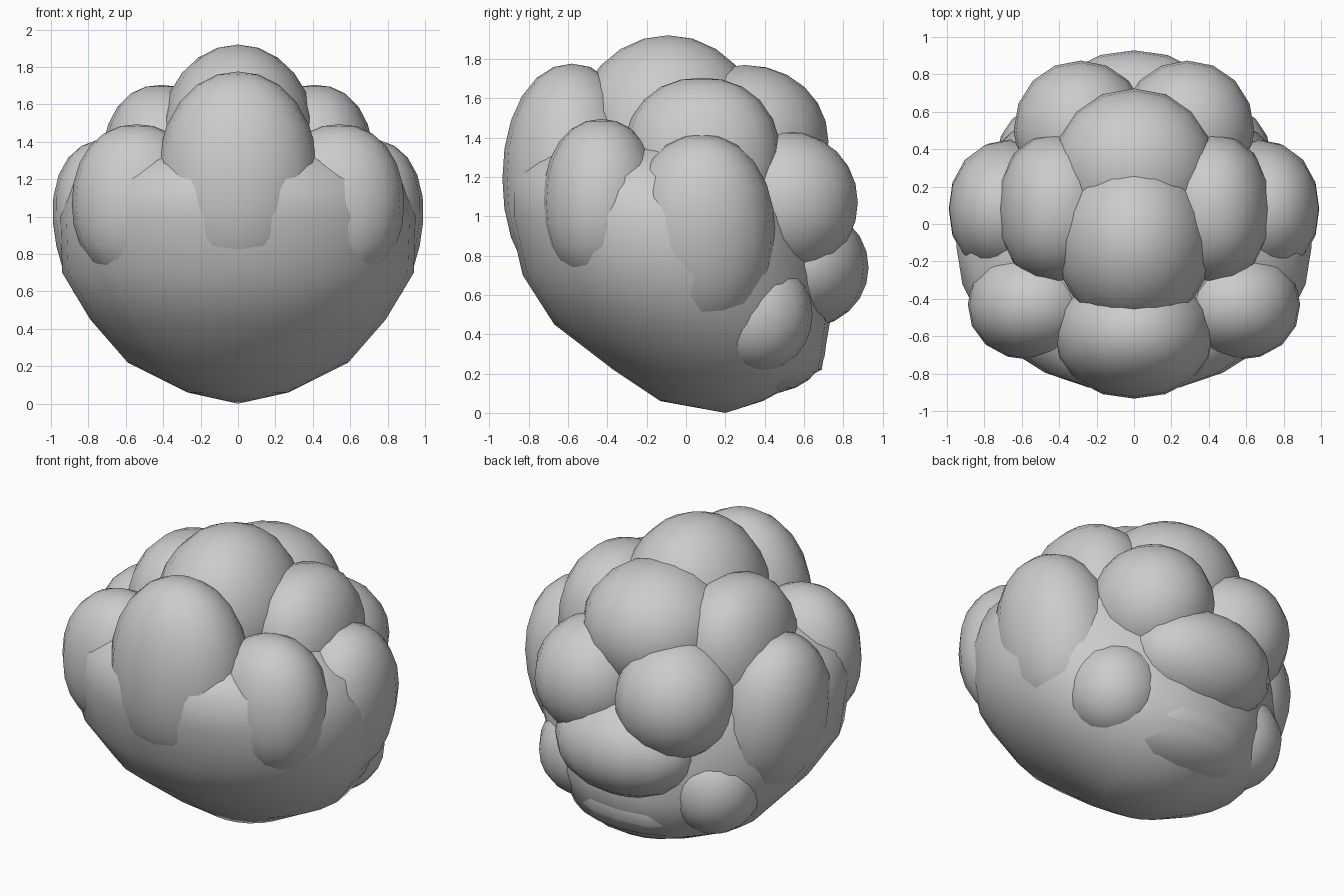
import bpy, bmesh, math

if "Cube" in bpy.data.objects:
    bpy.data.objects.remove(bpy.data.objects["Cube"])


def finish(name, bm):
    bmesh.ops.recalc_face_normals(bm, faces=bm.faces)
    me = bpy.data.meshes.new(name)
    bm.to_mesh(me)
    bm.free()
    for p in me.polygons:
        p.use_smooth = True
    ob = bpy.data.objects.new(name, me)
    bpy.context.collection.objects.link(ob)
    return ob


def lobe(name, centre, radii, power=2.0, lean=0.0):
    """Smooth low-poly ellipsoid; power > 2 squares it, lean tips its top towards +x."""
    bm = bmesh.new()
    bmesh.ops.create_uvsphere(bm, u_segments=16, v_segments=12, radius=1)
    for v in bm.verts:
        v.co /= sum(abs(c) ** power for c in v.co) ** (1 / power)
    ob = finish(name, bm)
    ob.scale = [r * 1.01 for r in radii]
    ob.rotation_euler = (0, math.radians(lean), 0)
    ob.location = centre
    return ob


def pair(name, centre, radii, power=2.0, lean=0.0):
    x, y, z = centre
    lobe(name + "_right", (x, y, z), radii, power, lean)
    lobe(name + "_left", (-x, y, z), radii, power, -lean)


# Tapered core body: rings of (z, centre y, half width, half depth)
rings = [
    (0.06, 0.13, 0.27, 0.26),
    (0.22, 0.16, 0.59, 0.53),
    (0.45, 0.03, 0.79, 0.70),
    (0.70, -0.06, 0.94, 0.77),
    (1.00, -0.12, 0.95, 0.78),
    (1.20, -0.16, 0.87, 0.74),
    (1.30, -0.16, 0.72, 0.65),
    (1.40, -0.10, 0.56, 0.48),
]
N = 24
bm = bmesh.new()
loops = []
for z, cy, rx, ry in rings:
    loops.append([bm.verts.new((rx * math.cos(2 * math.pi * i / N),
                                cy + ry * math.sin(2 * math.pi * i / N), z))
                  for i in range(N)])
for a, b in zip(loops, loops[1:]):
    for i in range(N):
        j = (i + 1) % N
        bm.faces.new((a[i], a[j], b[j], b[i]))
bottom = bm.verts.new((0, 0.2, 0))
top = bm.verts.new((0, -0.1, 1.5))
for i in range(N):
    j = (i + 1) % N
    bm.faces.new((loops[0][j], loops[0][i], bottom))
    bm.faces.new((loops[-1][i], loops[-1][j], top))
finish("core", bm)

# Centre line lobes, front to back
lobe("front_lobe", (0, -0.58, 1.19), (0.43, 0.35, 0.58), 2.1)
lobe("top_lobe", (0, -0.09, 1.40), (0.42, 0.48, 0.515))
lobe("back_top_lobe", (0, 0.30, 1.38), (0.43, 0.42, 0.385), 2.05)
lobe("back_low_lobe", (0, 0.58, 0.74), (0.46, 0.345, 0.31), 2.05)
lobe("base_back_lobe", (0, 0.40, 0.35), (0.47, 0.31, 0.25), 2.1)

# Mirrored lobes
pair("front_side_lobe", (0.54, -0.43, 1.07), (0.345, 0.295, 0.42), 2.15)
pair("upper_side_lobe", (0.41, 0.08, 1.27), (0.315, 0.40, 0.43), 2.25)
pair("side_lobe", (0.65, 0.08, 0.91), (0.325, 0.37, 0.505), 2.15, 12)
pair("back_lobe", (0.285, 0.50, 1.07), (0.355, 0.37, 0.36), 2.05)
pair("small_back_lobe", (0.45, 0.36, 0.50), (0.28, 0.28, 0.29), 2.05)
